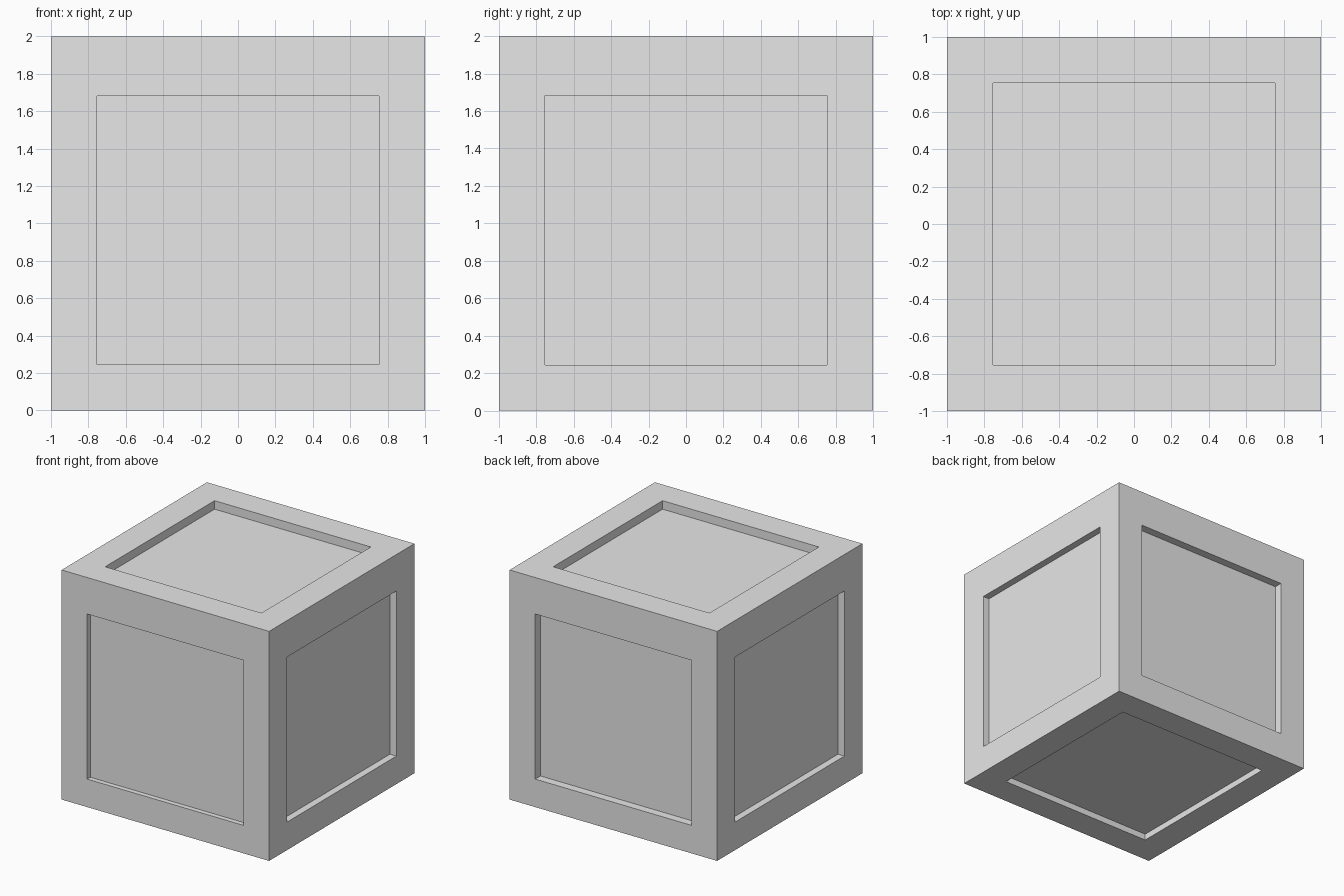
import bpy
import bmesh
from mathutils import Matrix, Vector

default = bpy.data.objects.get("Cube")
if default:
    bpy.data.objects.remove(default, do_unlink=True)

SIZE = 2.0
OPENING_MIN = Vector((-0.753, -0.753, 0.244))
OPENING_MAX = Vector((0.753, 0.753, 1.682))

# Recessed panels lie on the sides of a slightly smaller inner box
PANEL_MIN = Vector((-0.938, -0.957, 0.055))
PANEL_MAX = Vector((0.938, 0.928, 1.926))


def main_axis(normal):
    return max(range(3), key=lambda i: abs(normal[i]))


# Grey material
grey = bpy.data.materials.new("light_grey")
grey.use_nodes = True
colour = (0.8, 0.8, 0.8, 1)
grey.diffuse_color = colour
grey.node_tree.nodes["Principled BSDF"].inputs["Base Color"].default_value = colour

# Outer cube standing on the ground
bm = bmesh.new()
bmesh.ops.create_cube(bm, size=SIZE, matrix=Matrix.Translation((0, 0, SIZE / 2)))
bm.normal_update()
sides = list(bm.faces)

# Border frame around an opening on every side
bmesh.ops.inset_individual(bm, faces=sides, thickness=0.25)
for face in sides:
    axis = main_axis(face.normal)
    centre = face.calc_center_median()
    for vert in face.verts:
        for i in range(3):
            if i != axis:
                low = vert.co[i] < centre[i]
                vert.co[i] = OPENING_MIN[i] if low else OPENING_MAX[i]
bm.normal_update()

# Straight recess walls and sunken panels
panels = bmesh.ops.extrude_discrete_faces(bm, faces=sides)["faces"]
bm.normal_update()
for face in panels:
    axis = main_axis(face.normal)
    depth = PANEL_MAX[axis] if face.normal[axis] > 0 else PANEL_MIN[axis]
    for vert in face.verts:
        vert.co[axis] = depth

bmesh.ops.recalc_face_normals(bm, faces=bm.faces)
mesh = bpy.data.meshes.new("panelled_crate")
bm.to_mesh(mesh)
bm.free()
mesh.materials.append(grey)
crate = bpy.data.objects.new("panelled_crate", mesh)
bpy.context.collection.objects.link(crate)
